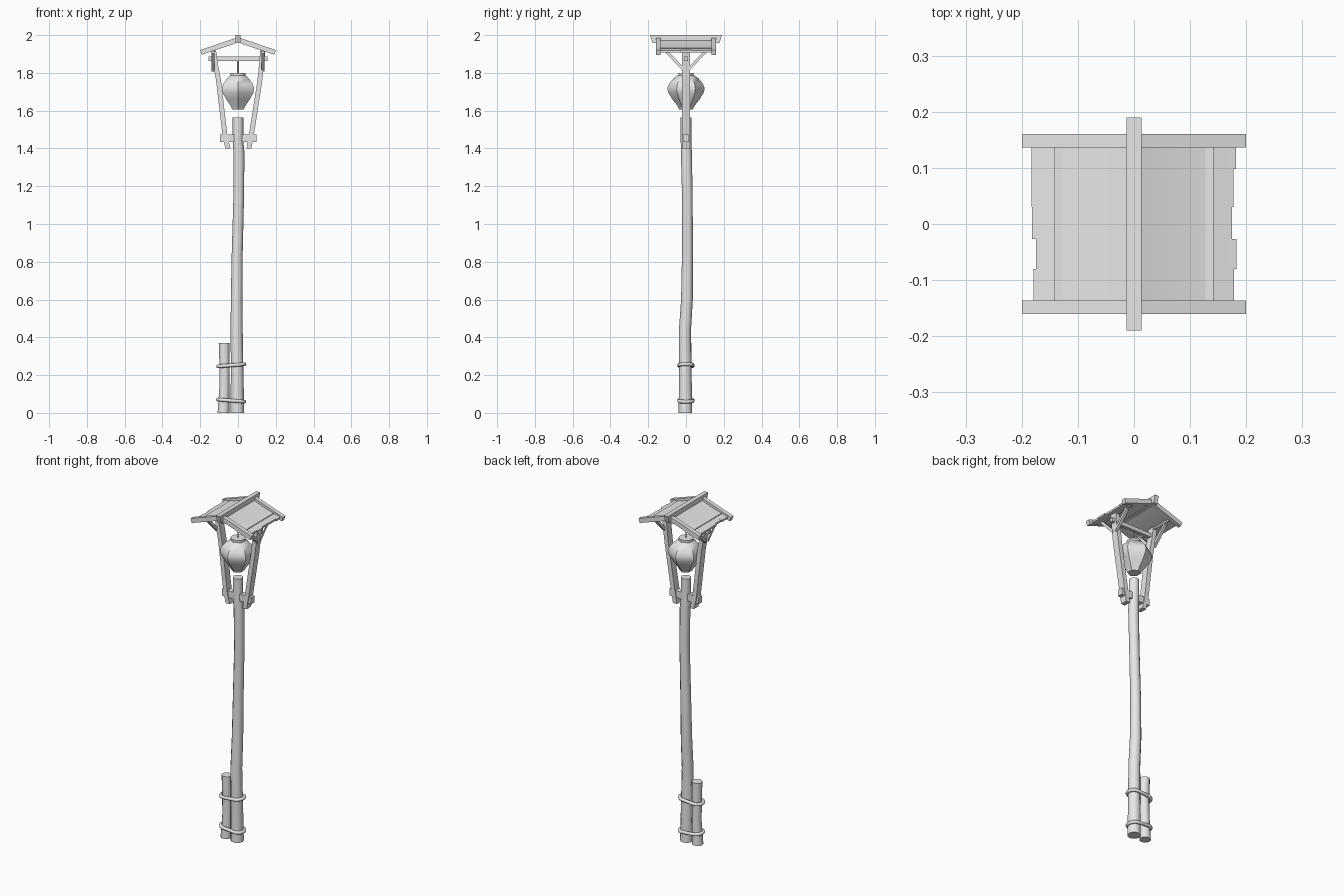
import bpy, bmesh, math
from mathutils import Vector

cube = bpy.data.objects.get("Cube")
if cube:
    bpy.data.objects.remove(cube, do_unlink=True)

grey = bpy.data.materials.new("plain_grey")
grey.use_nodes = True
COLOUR = (0.8, 0.8, 0.8, 1)
grey.diffuse_color = COLOUR
grey.node_tree.nodes["Principled BSDF"].inputs["Base Color"].default_value = COLOUR


def loft(name, rings, loop=False, smooth=None):
    """Skin a list of point rings; cap the ends unless the rings form a loop."""
    bm = bmesh.new()
    rows = [[bm.verts.new(p) for p in ring] for ring in rings]
    n = len(rows[0])
    for a, b in zip(rows, rows[1:] + (rows[:1] if loop else [])):
        for i in range(n):
            j = (i + 1) % n
            bm.faces.new((a[i], a[j], b[j], b[i]))
    if not loop:
        bm.faces.new(rows[0])
        bm.faces.new(rows[-1])
    bmesh.ops.recalc_face_normals(bm, faces=bm.faces)
    mesh = bpy.data.meshes.new(name)
    bm.to_mesh(mesh)
    bm.free()
    mesh.materials.append(grey)
    obj = bpy.data.objects.new(name, mesh)
    bpy.context.collection.objects.link(obj)
    if smooth:
        bpy.ops.object.select_all(action="DESELECT")
        obj.select_set(True)
        bpy.context.view_layer.objects.active = obj
        bpy.ops.object.shade_smooth_by_angle(angle=math.radians(smooth))
    return obj


def circle(x, y, z, r, n, turn=0.0):
    angles = [turn + math.tau * i / n for i in range(n)]
    return [(x + r * math.cos(a), y + r * math.sin(a), z) for a in angles]


def prism(name, outline, y0, y1, smooth=None):
    """Extrude an x-z outline along y."""
    return loft(name, [[(x, y, z) for x, z in outline] for y in (y0, y1)], smooth=smooth)


def box(name, x, y, z):
    return prism(name, [(x[0], z[0]), (x[1], z[0]), (x[1], z[1]), (x[0], z[1])], *y)


# Crooked main pole and short stake: x, y, z, radius
pole = [(-.003, -.003, 0, .036), (-.005, -.004, .25, .033), (-.007, -.006, .43, .032),
        (-.007, .005, .6, .031), (-.004, .008, .85, .029), (.004, .007, 1.15, .028),
        (.005, .002, 1.38, .029), (0, 0, 1.44, .028), (0, 0, 1.565, .028)]
loft("main_pole", [circle(*p, 12) for p in pole], smooth=40)
stake = [(-.077, 0, 0, .031), (-.072, .002, .13, .027), (-.071, 0, .25, .027), (-.073, 0, .37, .029)]
loft("short_stake", [circle(*p, 12) for p in stake], smooth=40)

# Rope loops round both logs
for name, height, tilt in (("lower_rope", .065, -.08), ("upper_rope", .252, .08)):
    rings = []
    for i in range(28):
        a = math.tau * (i + .5) / 28
        out = Vector((math.cos(a), math.sin(a), 0))
        cx = -.002 if out.x > 0 else -.07
        mid = Vector((cx, 0, height)) + out * .036
        mid.z += tilt * (mid.x + .036)
        rings.append([mid + out * .01 * math.cos(b) + Vector((0, 0, .01 * math.sin(b)))
                      for b in (math.tau * k / 8 for k in range(8))])
    loft(name, rings, loop=True, smooth=50)

# Cross bars
box("lower_crossbar", (-.095, .098), (-.016, .016), (1.435, 1.475))
box("upper_crossbar", (-.157, .157), (-.01, .01), (1.864, 1.886))

# Bent uprights, each with its own curve: centre x, z
arms = {"right_upright": [(-.053, 1.4), (-.068, 1.46), (-.103, 1.76), (-.118, 1.84), (-.13, 1.925)],
        "left_upright": [(.058, 1.4), (.072, 1.48), (.113, 1.74), (.12, 1.8), (.132, 1.925)]}
for name, path in arms.items():
    loft(name, [[(x + u * .013, v * .021, z) for u, v in ((-1, -1), (1, -1), (1, 1), (-1, 1))]
                for x, z in path])

# Purlins and diagonal braces carrying the roof
for side, s in (("left", 1), ("right", -1)):
    box(side + "_purlin", (s * .132 - .01, s * .132 + .01), (-.137, .137), (1.912, 1.932))
    for end, e in (("front", -1), ("back", 1)):
        loft(f"{side}_{end}_brace",
             [[(s * .132 + u * .008, e * y, z + v) for u, v in ((-1, -.011), (1, -.011), (1, .011), (-1, .011))]
              for y, z in ((.012, 1.818), (.105, 1.914))])

# Ridge beam with slanted ends
loft("ridge_beam", [[(x, -y, z), (x, y, z), (x, y * .93, 1.957), (x, -y * .93, 1.957)]
                    for x, y, z in ((-.013, .19, 2.0), (.013, .19, 2.0))])

# Gable boards
gable = [(-.2, 1.921), (0, 1.989), (.2, 1.921), (.192, 1.896), (0, 1.961), (-.192, 1.896)]
prism("front_gable_board", gable, -.16, -.136)
prism("back_gable_board", gable, .136, .16)


# Sagging roof planks with uneven eaves
def plank_outline(right, left):
    def z_at(x):
        t = abs(x) / .18
        return 1.977 - .058 * t - .02 * t * (1 - t)
    xs = [left * (1 - i / 6) for i in range(6)] + [right * i / 6 for i in range(7)]
    return [(x, z_at(x)) for x in xs] + [(x, z_at(x) - .011) for x in reversed(xs)]


edges = [-.137, -.08, -.027, .03, .098, .137]
right_eaves = [.178, .183, .175, .177, .182]
left_eaves = [-.179, -.175, -.182, -.183, -.183]
for i in range(5):
    prism(f"roof_plank_{i + 1}", plank_outline(right_eaves[i], left_eaves[i]),
          edges[i], edges[i + 1], smooth=15)

# Six-sided lantern with hanging cord
lantern = [(.036, 1.607), (.043, 1.622), (.072, 1.66), (.094, 1.695), (.099, 1.718),
           (.09, 1.742), (.065, 1.772), (.045, 1.787)]
loft("lantern_body", [circle(0, 0, z, r, 6, math.pi / 6) for r, z in lantern], smooth=40)
loft("lantern_cap", [circle(0, 0, z, .04, 12) for z in (1.783, 1.8)], smooth=40)
loft("hanging_cord", [circle(0, 0, z, .004, 6) for z in (1.798, 1.87)])
